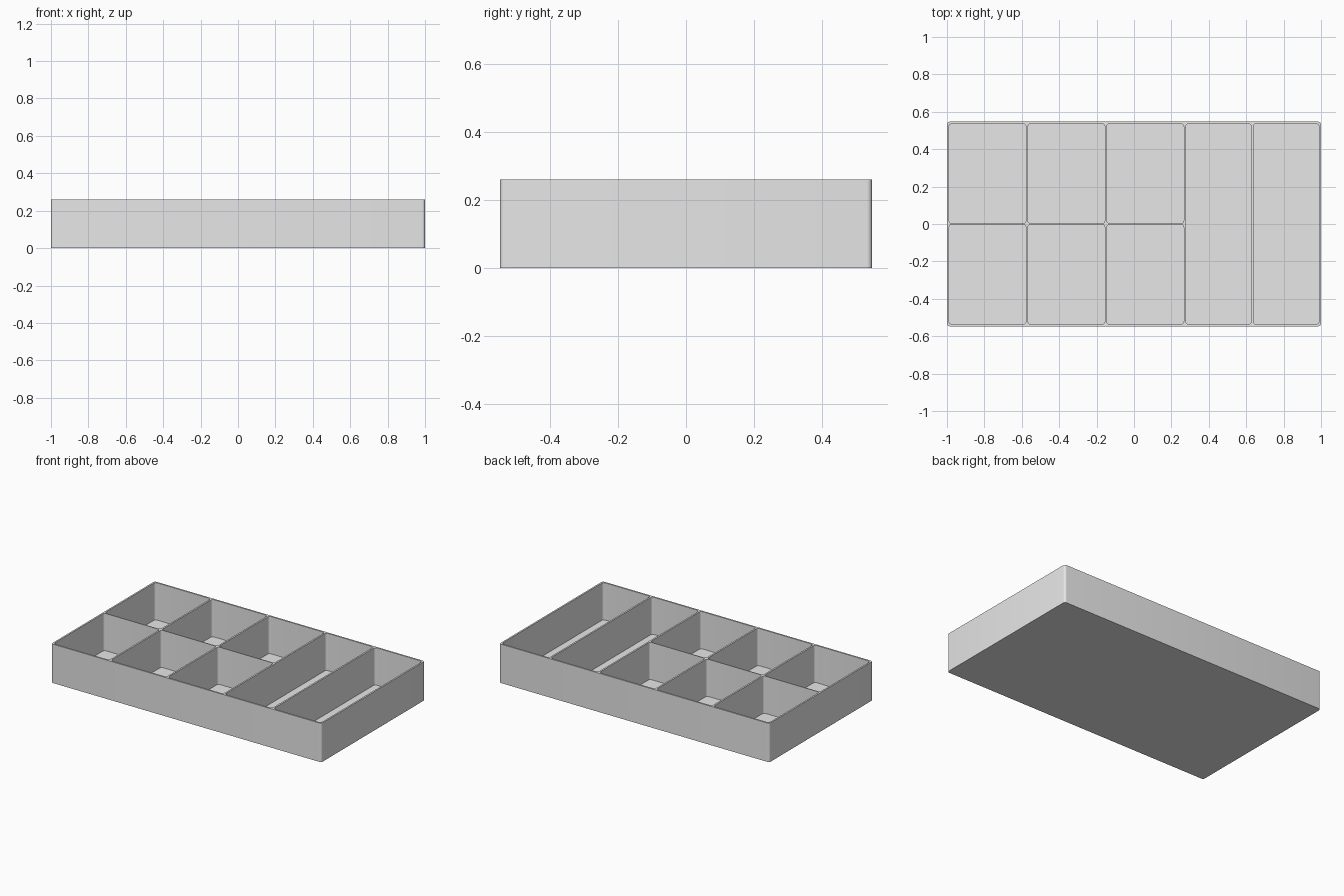
import bpy, bmesh, math

cube = bpy.data.objects.get("Cube")
if cube:
    bpy.data.objects.remove(cube, do_unlink=True)

HALF_X, HALF_Y, HEIGHT = 1.0, 0.547, 0.26
WALL, THIN, FLOOR, RADIUS = 0.011, 0.006, 0.011, 0.015

grey = bpy.data.materials.new("light grey")
grey.use_nodes = True
grey.diffuse_color = (0.8, 0.8, 0.8, 1)
grey.node_tree.nodes["Principled BSDF"].inputs["Base Color"].default_value = (0.8, 0.8, 0.8, 1)


def rounded_prism(bm, x0, x1, y0, y1, z0, z1, r=RADIUS, steps=6):
    """Upright block with rounded vertical corners."""
    centres = [(x1 - r, y1 - r), (x0 + r, y1 - r), (x0 + r, y0 + r), (x1 - r, y0 + r)]
    ring = []
    for corner, (cx, cy) in enumerate(centres):
        for i in range(steps + 1):
            a = (corner + i / steps) * math.pi / 2
            ring.append((cx + r * math.cos(a), cy + r * math.sin(a)))
    low = [bm.verts.new((x, y, z0)) for x, y in ring]
    high = [bm.verts.new((x, y, z1)) for x, y in ring]
    bm.faces.new(low[::-1])
    bm.faces.new(high)
    for i in range(len(ring)):
        j = (i + 1) % len(ring)
        bm.faces.new((low[i], low[j], high[j], high[i]))


def make_object(name, blocks):
    bm = bmesh.new()
    for block in blocks:
        rounded_prism(bm, *block)
    mesh = bpy.data.meshes.new(name)
    bm.to_mesh(mesh)
    bm.free()
    mesh.materials.append(grey)
    obj = bpy.data.objects.new(name, mesh)
    bpy.context.collection.objects.link(obj)
    return obj


# Compartments: three columns of square pairs, then two full-depth slots
inner_x, inner_y = HALF_X - WALL, HALF_Y - WALL
square, slot = 0.411, 0.3505
cells = []
x = -inner_x
for width, split in [(square, True)] * 3 + [(slot, False)] * 2:
    spans = [(-inner_y, -THIN / 2), (THIN / 2, inner_y)] if split else [(-inner_y, inner_y)]
    for y0, y1 in spans:
        cells.append((x, x + width, y0, y1, FLOOR, HEIGHT + 0.1))
    x += width + WALL

# Tray body hollowed by the compartments
tray = make_object("divided_tray", [(-HALF_X, HALF_X, -HALF_Y, HALF_Y, 0, HEIGHT)])
cutter = make_object("compartment_cutter", cells)
cutter.hide_render = True
cut = tray.modifiers.new("compartments", "BOOLEAN")
cut.operation = "DIFFERENCE"
cut.solver = "EXACT"
cut.object = cutter

bpy.ops.object.select_all(action="DESELECT")
tray.select_set(True)
bpy.context.view_layer.objects.active = tray
bpy.ops.object.modifier_apply(modifier=cut.name)
bpy.data.objects.remove(cutter, do_unlink=True)
bpy.ops.object.shade_smooth_by_angle(angle=math.radians(30))
